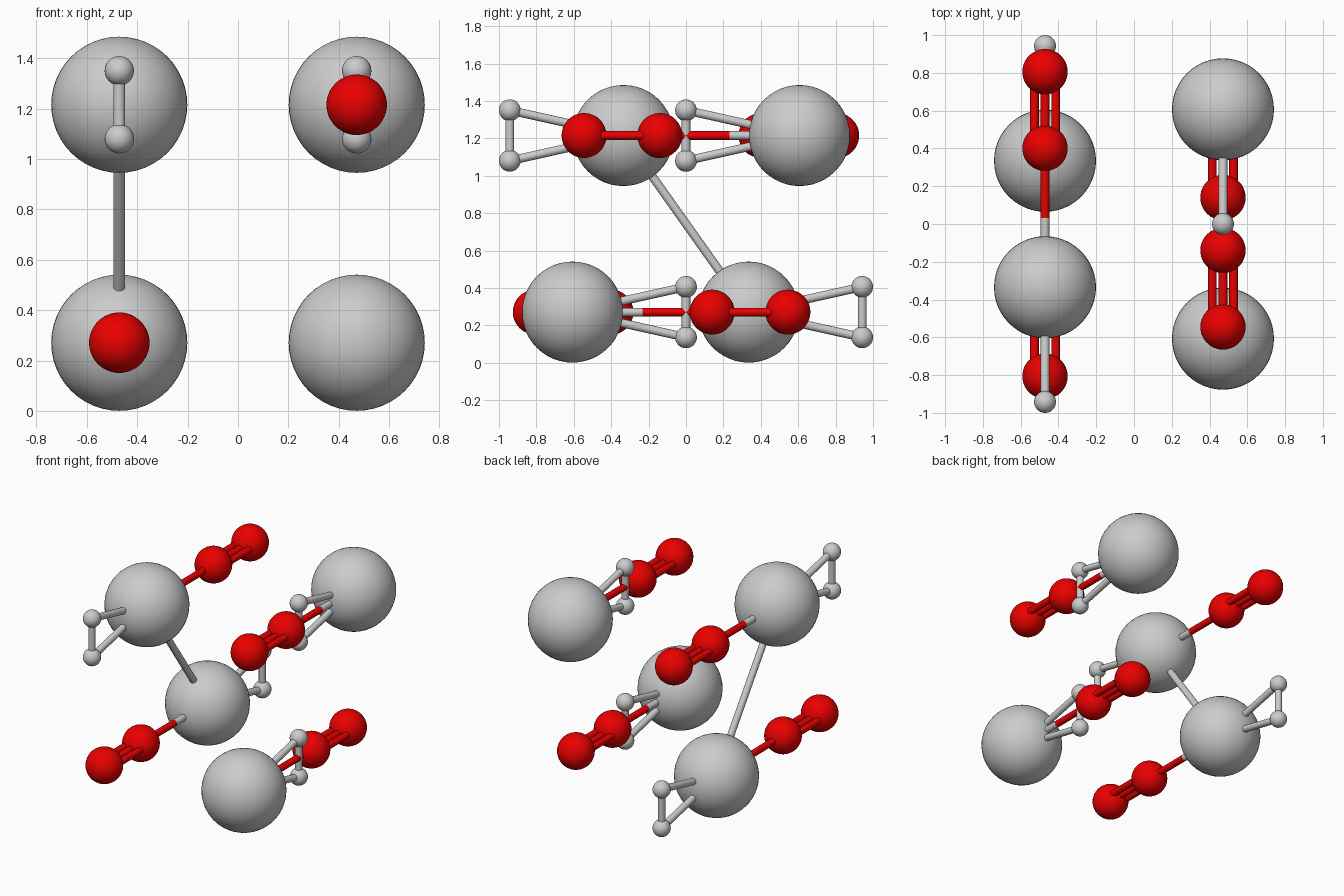
import bpy
from mathutils import Vector

if "Cube" in bpy.data.objects:
    bpy.data.objects.remove(bpy.data.objects["Cube"])

R_STICK = 0.023
red = bpy.data.materials.new("red")
red.diffuse_color = (0.83, 0.0, 0.0, 1)
red.use_nodes = True
red.node_tree.nodes["Principled BSDF"].inputs["Base Color"].default_value = red.diffuse_color


def finish(name, mat):
    ob = bpy.context.object
    ob.name = name
    if mat:
        ob.data.materials.append(mat)
    bpy.ops.object.shade_smooth_by_angle()


def ball(name, pos, radius, mat=None):
    bpy.ops.mesh.primitive_uv_sphere_add(segments=48, ring_count=24, radius=radius, location=pos)
    finish(name, mat)


def stick(name, a, b, mat=None):
    a, b = Vector(a), Vector(b)
    d = b - a
    bpy.ops.mesh.primitive_cylinder_add(vertices=24, radius=R_STICK, depth=d.length,
                                        location=(a + b) / 2,
                                        rotation=d.to_track_quat('Z', 'Y').to_euler())
    finish(name, mat)


def cluster(tag, x, y, z, red_side, small_side, reach):
    """Large ball with a red pair and a small grey pair, each on a side (+1/-1) along y."""
    centre = Vector((x, y, z))
    ball("large_ball_" + tag, centre, 0.27)

    # small pair forming a triangle with the large ball
    small = [centre + Vector((0, small_side * 0.607, dz)) for dz in (0.135, -0.135)]
    for p in small:
        ball("small_ball_" + tag, p, 0.058)
        stick("small_link_" + tag, p, centre)
    stick("small_pair_link_" + tag, *small)

    # red pair joined by a triple link
    near = centre + Vector((0, red_side * reach, 0))
    far = near + Vector((0, red_side * 0.405, 0))
    for p in (near, far):
        ball("red_ball_" + tag, p, 0.12, red)
    for dx in (-0.056, 0, 0.056):
        off = Vector((dx, 0, 0))
        stick("red_triple_link_" + tag, near + off, far + off, red)

    # half grey, half red link to the large ball
    mid = (centre + near) / 2
    stick("grey_half_link_" + tag, centre, mid)
    stick("red_half_link_" + tag, mid, near, red)


X, LOW, HIGH = 0.471, 0.271, 1.215
cluster("left_upper", -X, -0.335, HIGH, 1, -1, 0.736)
cluster("left_lower", -X, 0.335, LOW, -1, 1, 0.736)
cluster("right_upper", X, 0.607, HIGH, -1, -1, 0.747)
cluster("right_lower", X, -0.607, LOW, 1, 1, 0.747)

# diagonal link joining the two left clusters
stick("diagonal_link", (-X, -0.335, HIGH), (-X, 0.335, LOW))
